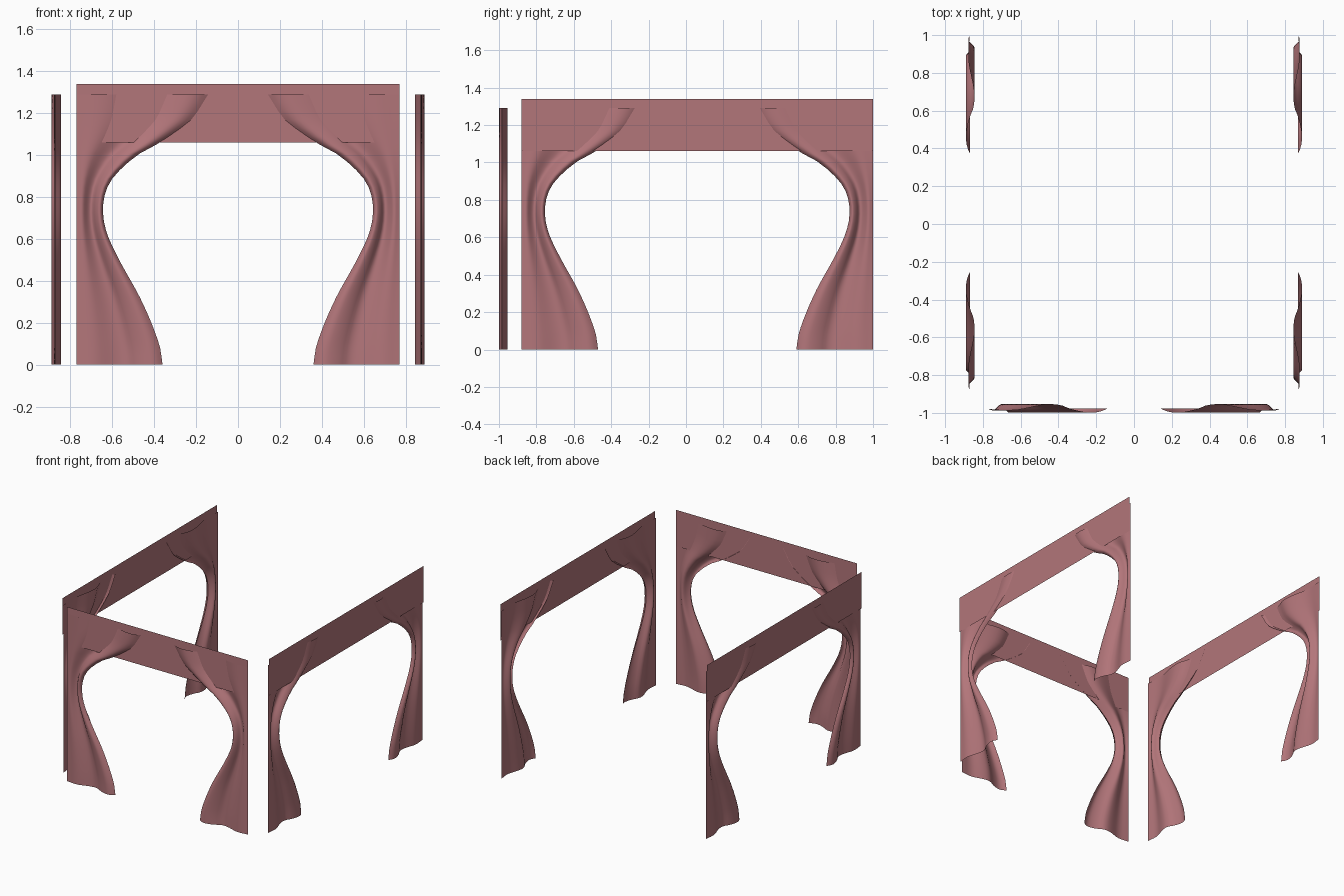
import bpy
from mathutils import Vector

if "Cube" in bpy.data.objects:
    bpy.data.objects.remove(bpy.data.objects["Cube"])

UP = Vector((0, 0, 1))
TOP, VALANCE_LOW, VALANCE_TOP = 1.29, 1.06, 1.34

# (height, drape width) of the tied-back edge
WIDTH = [(0, .41), (.1, .393), (.3, .312), (.5, .203), (.62, .147), (.72, .126),
         (.82, .137), (.9, .18), (1.0, .29), (1.06, .397), (1.17, .55), (1.23, .592), (1.29, .63)]
# (fraction across drape, outward depth) of the folds
FOLDS = [(0, .003), (.07, .006), (.16, .010), (.25, .007), (.33, -.003), (.44, -.017),
         (.54, -.0225), (.62, -.015), (.68, 0), (.78, .016), (.88, .0225), (.95, .014), (1, 0)]

mat = bpy.data.materials.new("rose_fabric")
mat.diffuse_color = (.45, .18, .195, 1)
mat.use_nodes = True
mat.node_tree.nodes["Principled BSDF"].inputs["Base Color"].default_value = mat.diffuse_color


def smooth(points, x):
    """Smooth curve through the points, evaluated at x."""
    n = len(points)

    def slope(i):
        a, b = points[max(i - 1, 0)], points[min(i + 1, n - 1)]
        return (b[1] - a[1]) / (b[0] - a[0])
    for i in range(n - 1):
        (x0, y0), (x1, y1) = points[i], points[i + 1]
        if x <= x1 or i == n - 2:
            h = x1 - x0
            t = min(max((x - x0) / h, 0), 1)
            return (y0 * (2*t**3 - 3*t*t + 1) + slope(i) * h * (t**3 - 2*t*t + t)
                    + y1 * (3*t*t - 2*t**3) + slope(i + 1) * h * (t**3 - t*t))


def make(name, verts, faces, along, out):
    if along.cross(UP).dot(out) < 0:
        faces = [f[::-1] for f in faces]
    mesh = bpy.data.meshes.new(name)
    mesh.from_pydata(verts, [], faces)
    mesh.materials.append(mat)
    obj = bpy.data.objects.new(name, mesh)
    bpy.context.collection.objects.link(obj)
    return obj


def drape(name, corner, along, out, rows=32, cols=24):
    verts = []
    for r in range(rows + 1):
        z = TOP * r / rows
        w = smooth(WIDTH, z)
        for c in range(cols + 1):
            f = c / cols
            verts.append(corner + along * (f * w) + out * smooth(FOLDS, f) + UP * z)
    k = cols + 1
    faces = [(r*k + c, r*k + c + 1, (r+1)*k + c + 1, (r+1)*k + c)
             for r in range(rows) for c in range(cols)]
    obj = make(name, verts, faces, along, out)
    obj.data.shade_smooth()


def valance(name, corner, along, out, length, offset):
    base = corner + out * offset
    ends = (base, base + along * length)
    verts = [ends[0] + UP * VALANCE_LOW, ends[1] + UP * VALANCE_LOW,
             ends[1] + UP * VALANCE_TOP, ends[0] + UP * VALANCE_TOP]
    make(name, verts, [(0, 1, 2, 3)], along, out)


# Each hung side: name, start corner, direction, outward, length, valance offset
X, Y = Vector((1, 0, 0)), Vector((0, 1, 0))
SIDES = [("front", Vector((-.77, -.9765, 0)), X, -Y, 1.54, .001),
         ("right", Vector((.867, -.88, 0)), Y, X, 1.88, .0115),
         ("left", Vector((-.867, -.88, 0)), Y, -X, 1.88, .0115)]

for side, corner, along, out, length, offset in SIDES:
    valance(side + "_valance", corner, along, out, length, offset)
    drape(side + "_curtain_a", corner, along, out)
    drape(side + "_curtain_b", corner + along * length, -along, out)
